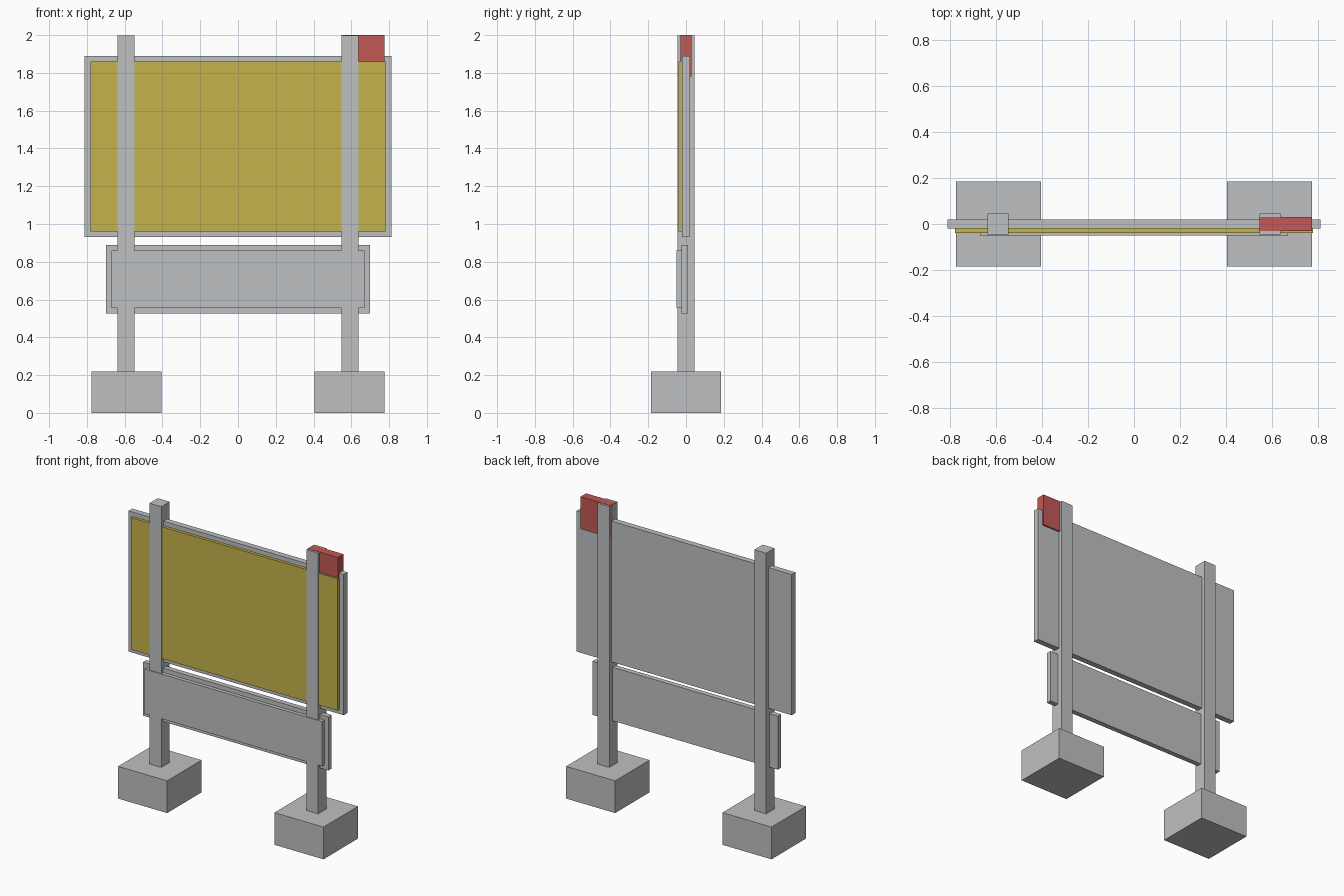
import bpy

default = bpy.data.objects.get("Cube")
if default:
    bpy.data.objects.remove(default, do_unlink=True)


def material(name, rgb):
    mat = bpy.data.materials.new(name)
    mat.use_nodes = True
    color = (*rgb, 1)
    mat.diffuse_color = color
    mat.node_tree.nodes["Principled BSDF"].inputs["Base Color"].default_value = color
    return mat


def box(name, x, y, z, mat):
    """Flat-faced box from (min, max) spans on each axis."""
    spans = (x, y, z)
    bpy.ops.mesh.primitive_cube_add(size=1, location=[sum(s) / 2 for s in spans])
    obj = bpy.context.object
    obj.name = name
    obj.scale = [s[1] - s[0] for s in spans]
    bpy.ops.object.transform_apply(location=False, rotation=False, scale=True)
    obj.data.materials.append(mat)
    return obj


gray = material("light gray", (0.52, 0.53, 0.54))
yellow = material("mustard yellow", (0.56, 0.45, 0.07))
red = material("red", (0.54, 0.10, 0.09))

# Footings and posts, one pair on each side
for side, s in (("left", 1), ("right", -1)):
    box(f"{side}_footing", sorted((s * 0.405, s * 0.775)), (-0.185, 0.185), (0, 0.22), gray)
    box(f"{side}_post", sorted((s * 0.547, s * 0.637)), (-0.045, 0.045), (0.22, 1.998), gray)

# Main board with its raised face
box("main_board", (-0.812, 0.812), (-0.02, 0.02), (0.93, 1.89), gray)
box("main_face", (-0.78, 0.78), (-0.04, -0.02), (0.96, 1.86), yellow)

# Lower board with its raised face
box("lower_board", (-0.70, 0.70), (-0.025, 0.01), (0.525, 0.89), gray)
box("lower_face", (-0.67, 0.67), (-0.05, -0.025), (0.555, 0.86), gray)

# Corner tag wrapped over the left post
box("corner_tag", (0.547, 0.775), (-0.03, 0.03), (1.78, 2.0), red)
